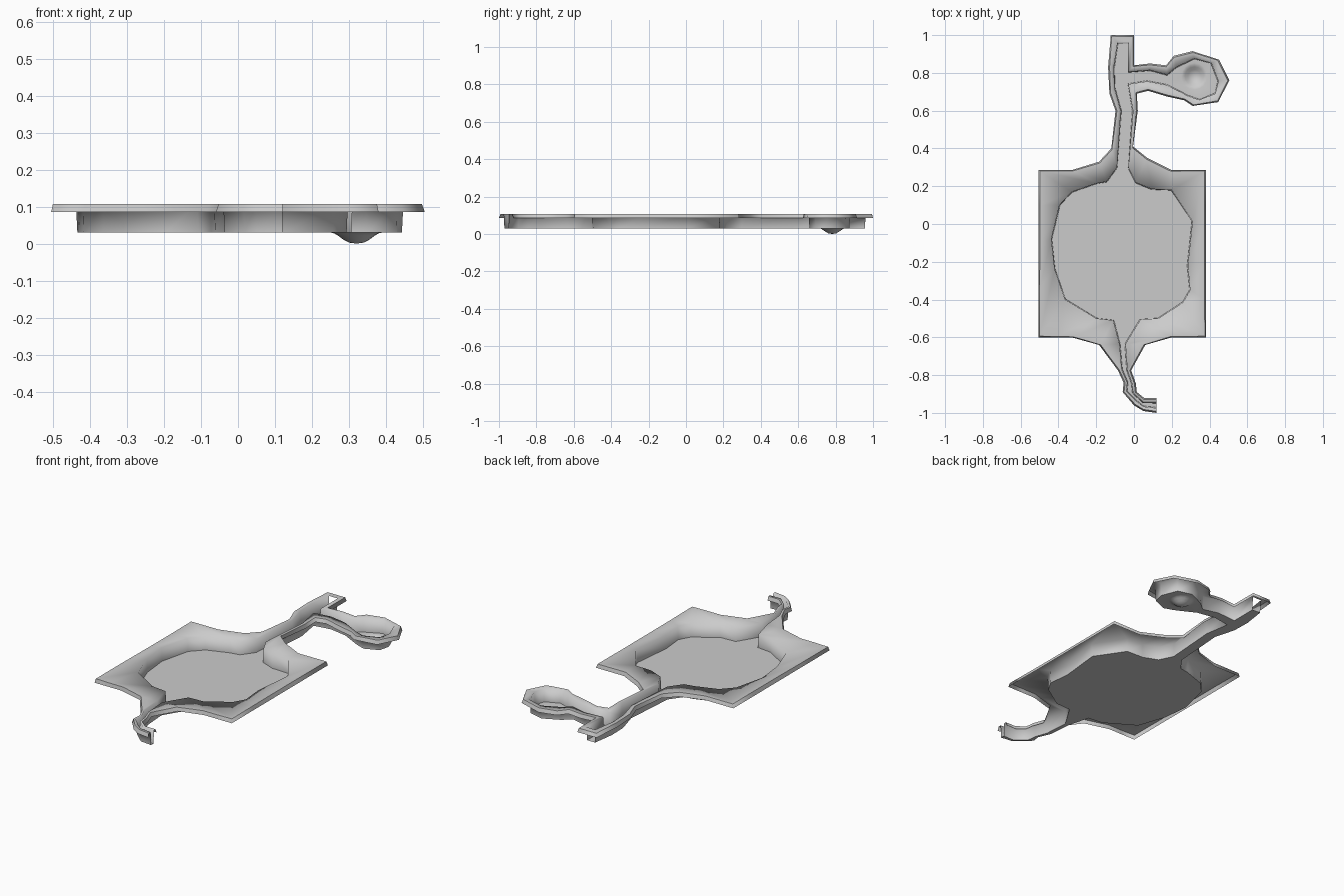
import bpy, bmesh, math
from mathutils import Vector
from mathutils.geometry import delaunay_2d_cdt

if "Cube" in bpy.data.objects:
    bpy.data.objects.remove(bpy.data.objects["Cube"])

RIM, LIP, BED = 0.107, 0.085, 0.03

# Bank traces: (outer x, outer y, inner x, inner y)
left_bank = [
    (.12, -1, .12, -.975), (.05, -.99, .05, -.967), (0, -.96, .015, -.94),
    (-.06, -.89, -.04, -.885), (-.055, -.84, -.035, -.84), (-.085, -.775, -.065, -.77),
    (-.185, -.64, -.077, -.635), (-.33, -.6, -.11, -.51), (-.42, -.6, -.2, -.5),
    (-.505, -.6, -.365, -.4), (-.505, -.35, -.42, -.24), (-.505, -.1, -.438, -.08),
    (-.505, .1, -.395, .1), (-.505, .285, -.33, .17), (-.33, .285, -.2, .215),
    (-.185, .33, -.145, .225), (-.12, .4, -.09, .3), (-.098, .6, -.07, .6),
    (-.13, .69, -.103, .72), (-.137, .83, -.107, .83), (-.123, 1, -.087, .96)]
right_bank = [
    (.12, -.922, .12, -.945), (.055, -.922, .05, -.945), (.015, -.89, -.005, -.895),
    (.01, -.845, -.01, -.845), (-.015, -.775, -.035, -.775), (.06, -.64, -.045, -.635),
    (.2, -.6, .035, -.505), (.29, -.6, .13, -.5), (.38, -.6, .26, -.415),
    (.38, -.4, .297, -.35), (.38, -.2, .285, -.22), (.38, 0, .31, .015),
    (.38, .285, .2, .18), (.2, .285, .095, .185), (.07, .35, .01, .22),
    (-.005, .41, -.03, .3), (.02, .6, -.005, .6), (.015, .69, -.03, .74)]
side_pool = [
    (.075, .705, .07, .755), (.175, .675, .175, .735), (.265, .655, .285, .678),
    (.31, .625, .345, .657), (.445, .645, .43, .69), (.505, .76, .447, .757),
    (.45, .87, .41, .852), (.31, .915, .32, .877), (.21, .89, .225, .832),
    (.17, .84, .175, .79), (.085, .85, .085, .815), (0, .84, -.03, .805),
    (0, 1, -.03, .96)]
trace = left_bank + (right_bank + side_pool)[::-1]
gap = len(left_bank) - 1            # open channel end under the rim


def finish(bm, name, hard=()):
    bmesh.ops.recalc_face_normals(bm, faces=bm.faces)
    for f in bm.faces:
        f.smooth = True
    for e in bm.edges:
        if e in hard:
            e.smooth = False
    me = bpy.data.meshes.new(name)
    bm.to_mesh(me)
    bm.free()
    ob = bpy.data.objects.new(name, me)
    bpy.context.collection.objects.link(ob)
    return ob


# Banks: drooping lip, flat rim and steep inner wall
bm = bmesh.new()
columns, bed_outline = [], []
for ox, oy, ix, iy in trace:
    o, i = Vector((ox, oy)), Vector((ix, iy))
    d = (i - o).normalized()
    top, low = o + d * .008, i + d * .004
    bed_outline.append(low)
    columns.append([bm.verts.new((p.x, p.y, z)) for p, z in
                    ((o, LIP), (top, RIM), (i, RIM), (low, BED))])
for n, (a, b) in enumerate(zip(columns, columns[1:])):
    for k in range(3):
        if not (k == 2 and n == gap):
            bm.faces.new((a[k], b[k], b[k + 1], a[k + 1]))
hard = {bm.edges.get((a[1], b[1])) for a, b in zip(columns, columns[1:])}
for c in columns:
    for k in (0, 2):
        e = bm.edges.get((c[k], c[k + 1]))
        if e and e.calc_face_angle(0) > math.radians(50):
            hard.add(e)
banks = finish(bm, "pond_banks", hard)
# face the rim upwards
if max(banks.data.polygons, key=lambda p: abs(p.normal.z)).normal.z < 0:
    banks.data.flip_normals()

# Bed: flat floor with a rounded hollow in the side pool
centre, radius = Vector((.32, .782)), .07
points = bed_outline + [centre]
for r in (.02, .035, .05, .06, .07):
    points += [centre + Vector((math.cos(t), math.sin(t))) * r
               for t in (math.tau * s / 16 for s in range(16))]
verts, _, faces = delaunay_2d_cdt(points, [], [list(range(len(bed_outline)))], 1, 1e-6)[:3]
bm = bmesh.new()
bed_verts = []
for p in verts:
    t = min((p - centre).length / radius, 1)
    bed_verts.append(bm.verts.new((p.x, p.y, BED * (1 - .5 * (1 + math.cos(math.pi * t ** 1.3))))))
for f in faces:
    bm.faces.new([bed_verts[v] for v in f])
bed = finish(bm, "pond_bed")
if bed.data.polygons[0].normal.z < 0:
    bed.data.flip_normals()
